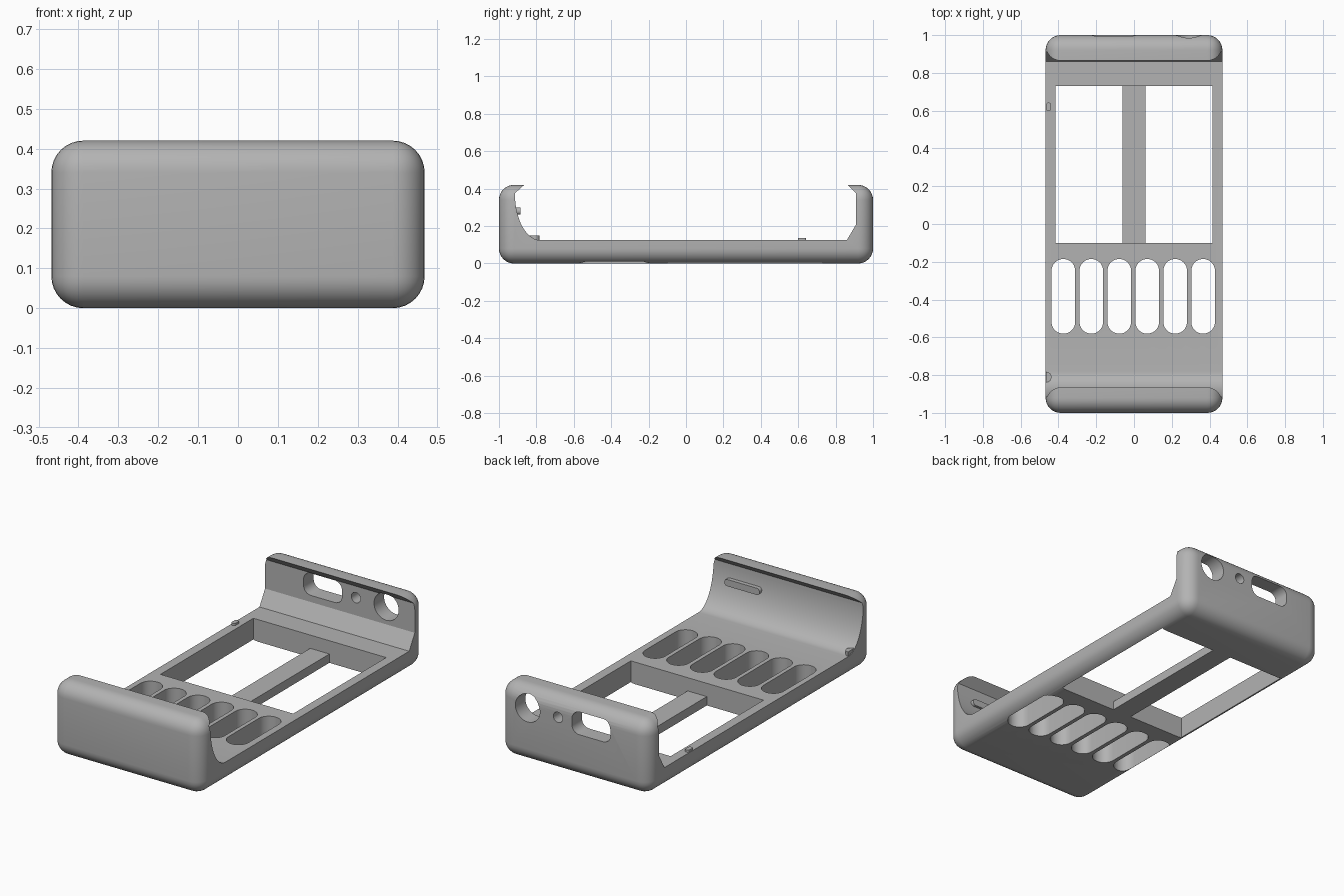
import bpy, bmesh, math
from math import sin, cos, pi

cube = bpy.data.objects.get("Cube")
if cube:
    bpy.data.objects.remove(cube, do_unlink=True)

grey = bpy.data.materials.new("plain_grey")
grey.use_nodes = True
grey.diffuse_color = (0.45, 0.45, 0.45, 1)
grey.node_tree.nodes["Principled BSDF"].inputs["Base Color"].default_value = (0.45, 0.45, 0.45, 1)

HALF_W, HALF_L, HEIGHT, FLOOR, ROUND = 0.468, 1.0, 0.42, 0.125, 0.08


def finish(name, bm):
    bmesh.ops.recalc_face_normals(bm, faces=bm.faces)
    mesh = bpy.data.meshes.new(name)
    bm.to_mesh(mesh)
    bm.free()
    mesh.materials.append(grey)
    obj = bpy.data.objects.new(name, mesh)
    bpy.context.collection.objects.link(obj)
    return obj


def prism(name, outline, axis, start, end):
    """Extrude a 2D outline along one axis."""
    place = {"X": lambda u, v, d: (d, u, v),
             "Y": lambda u, v, d: (u, d, v),
             "Z": lambda u, v, d: (u, v, d)}[axis]
    bm = bmesh.new()
    rings = [[bm.verts.new(place(u, v, d)) for u, v in outline] for d in (start, end)]
    for ring in rings:
        bm.faces.new(ring)
    n = len(outline)
    for i in range(n):
        j = (i + 1) % n
        bm.faces.new((rings[0][i], rings[0][j], rings[1][j], rings[1][i]))
    return finish(name, bm)


def rounded(cx, cy, w, h, r, steps=10):
    """Rectangle outline with round corners."""
    pts = []
    for k, (sx, sy) in enumerate(((1, 1), (-1, 1), (-1, -1), (1, -1))):
        for i in range(steps + 1):
            a = (k + i / steps) * pi / 2
            pts.append((cx + sx * (w / 2 - r) + r * cos(a), cy + sy * (h / 2 - r) + r * sin(a)))
    return pts


def circle(cx, cy, r, steps=40):
    return [(cx + r * cos(2 * pi * i / steps), cy + r * sin(2 * pi * i / steps)) for i in range(steps)]


def box(x0, x1, y0, y1):
    return [(x0, y0), (x1, y0), (x1, y1), (x0, y1)]


def cut(body, cutter):
    mod = body.modifiers.new("cut", "BOOLEAN")
    mod.operation = "DIFFERENCE"
    mod.solver = "EXACT"
    mod.object = cutter
    bpy.context.view_layer.update()
    result = bpy.data.meshes.new_from_object(body.evaluated_get(bpy.context.evaluated_depsgraph_get()))
    body.modifiers.clear()
    body.data = result
    bpy.data.objects.remove(cutter, do_unlink=True)


def smooth(obj):
    bpy.ops.object.select_all(action="DESELECT")
    obj.select_set(True)
    bpy.context.view_layer.objects.active = obj
    bpy.ops.object.shade_smooth_by_angle(angle=math.radians(30))


# Holder body: a block with every edge rounded
bm = bmesh.new()
bmesh.ops.create_cube(bm, size=1)
for v in bm.verts:
    v.co = (v.co.x * 2 * HALF_W, v.co.y * 2 * HALF_L, (v.co.z + 0.5) * HEIGHT)
bmesh.ops.bevel(bm, geom=bm.edges[:], offset=ROUND, segments=8, profile=0.5, affect="EDGES")
body = finish("holder_body", bm)

# Open cavity: curved front wall, straight back wall, overhanging lips
curve = [(-0.78 - 0.135 * cos(a), 0.375 - 0.25 * sin(a))
         for a in (i * pi / 32 for i in range(17))]
cavity = [(-0.845, 0.445), (-0.865, HEIGHT)] + curve + [
    (0.86, FLOOR), (0.91, 0.21), (0.91, 0.375), (0.865, HEIGHT), (0.845, 0.445)]
cut(body, prism("cavity", cavity, "X", -0.6, 0.6))

# Two floor windows with a thin low bar left between them
for side in (-1, 1):
    x0, x1 = sorted((side * 0.06, side * 0.415))
    cut(body, prism("window", box(x0, x1, -0.1, 0.73), "Z", -0.1, 0.3))
cut(body, prism("bar_gap", box(-0.07, 0.07, -0.1, 0.73), "Z", 0.05, 0.3))

# Row of finger slots
for i in range(6):
    cut(body, prism("slot", rounded((i - 2.5) * 0.148 - 0.004, -0.383, 0.125, 0.395, 0.062),
                    "Z", -0.1, 0.3))

# Openings through the back wall
for outline in (circle(0.29, 0.31, 0.077), circle(0.10, 0.31, 0.029),
                rounded(-0.107, 0.31, 0.24, 0.125, 0.045)):
    cut(body, prism("opening", outline, "Y", 0.8, 1.1))
smooth(body)

# Button pad on the front wall
smooth(prism("button_pad", rounded(0.27, 0.28, 0.22, 0.038, 0.018), "Y", -0.94, -0.885))

# Half-round peg and small nub on the side rim
peg = [(-0.465 + 0.028 * cos(a), -0.81 + 0.028 * sin(a))
       for a in (-pi / 2 + i * pi / 12 for i in range(13))]
smooth(prism("rim_peg", peg, "Z", 0.09, 0.15))
smooth(prism("rim_nub", rounded(-0.452, 0.62, 0.025, 0.045, 0.01), "Z", 0.1, 0.137))
